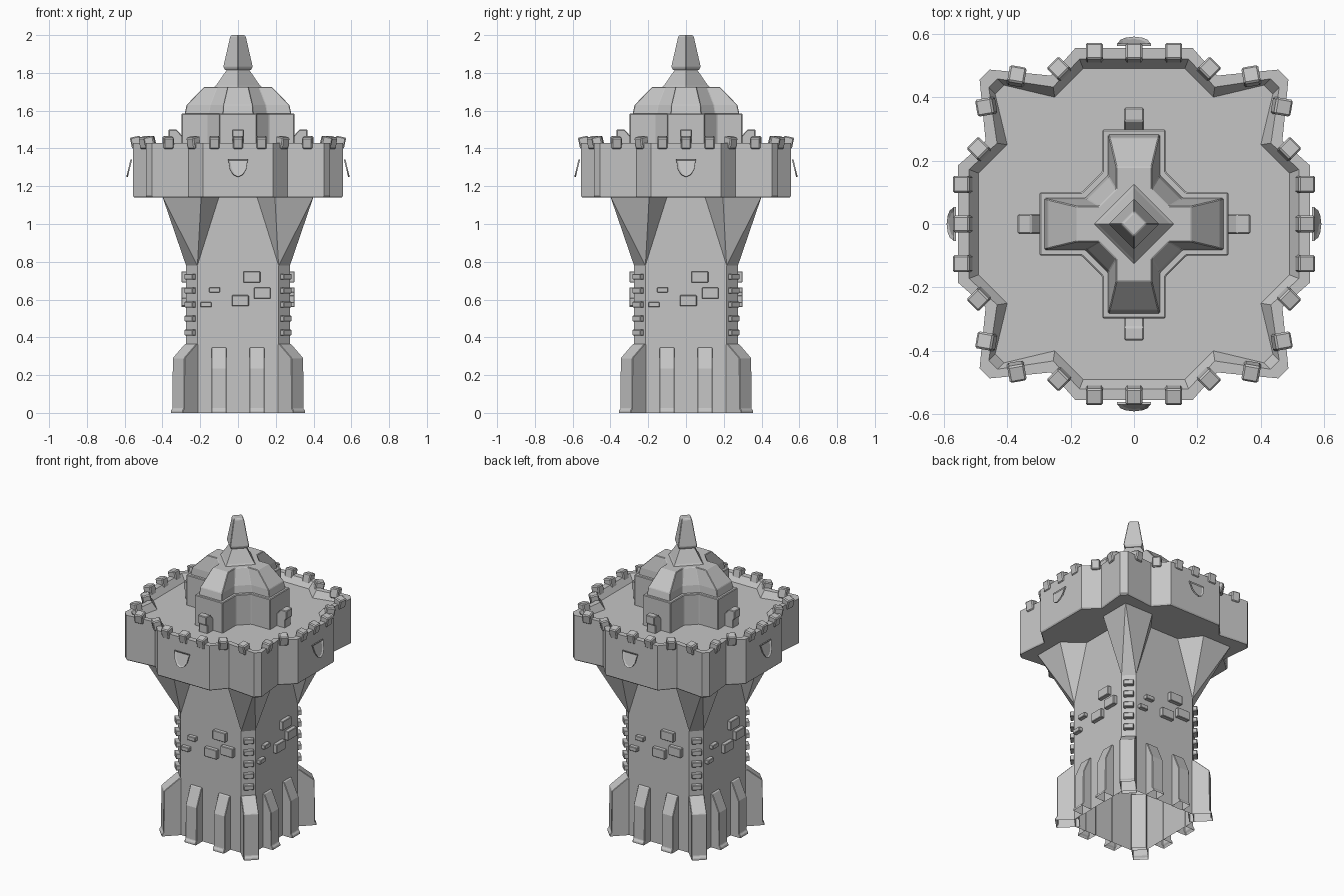
import bpy, bmesh, math
from mathutils import Matrix, Vector

if "Cube" in bpy.data.objects:
    bpy.data.objects.remove(bpy.data.objects["Cube"])

stone = bpy.data.materials.new("grey_stone")
stone.use_nodes = True
GREY = (0.56, 0.56, 0.56, 1)
stone.diffuse_color = GREY
stone.node_tree.nodes["Principled BSDF"].inputs["Base Color"].default_value = GREY


def finish(name, bm, bevel=0.0, open_bottom=False):
    bmesh.ops.recalc_face_normals(bm, faces=bm.faces)
    if open_bottom:
        ground = [f for f in bm.faces if all(v.co.z < 0.001 for v in f.verts)]
        bmesh.ops.delete(bm, geom=ground, context='FACES_ONLY')
    mesh = bpy.data.meshes.new(name)
    bm.to_mesh(mesh)
    bm.free()
    mesh.materials.append(stone)
    obj = bpy.data.objects.new(name, mesh)
    bpy.context.collection.objects.link(obj)
    if bevel:
        mod = obj.modifiers.new("edge_bevel", 'BEVEL')
        mod.width = bevel
        mod.segments = 1


def fourfold(bm):
    """Repeat everything on all four sides."""
    base = bm.verts[:] + bm.edges[:] + bm.faces[:]
    for k in range(1, 4):
        copy = bmesh.ops.duplicate(bm, geom=base)["geom"]
        verts = [g for g in copy if isinstance(g, bmesh.types.BMVert)]
        bmesh.ops.rotate(bm, verts=verts, matrix=Matrix.Rotation(k * math.pi / 2, 3, 'Z'))


def outline(*octant):
    """Closed plan with eightfold symmetry from the points of one octant."""
    quarter = list(octant) + [(y, x) for x, y in reversed(octant) if x != y]
    ring = []
    for _ in range(4):
        ring += quarter
        quarter = [(y, -x) for x, y in quarter]
    return ring


def loft(bm, levels):
    rings = [[bm.verts.new((x, y, z)) for x, y in plan] for z, plan in levels]
    for low, high in zip(rings, rings[1:]):
        n = len(low)
        for i in range(n):
            j = (i + 1) % n
            bm.faces.new((low[i], low[j], high[j], high[i]))
    bm.faces.new(rings[0])
    bm.faces.new(rings[-1])


def box(bm, centre, size, turn=0.0, lean=0.0):
    m = (Matrix.Translation(centre) @ Matrix.Rotation(turn, 4, 'Z')
         @ Matrix.Rotation(lean, 4, 'X') @ Matrix.Diagonal((*size, 1)))
    bmesh.ops.create_cube(bm, size=1, matrix=m)


def prism(bm, profile, half, angle):
    """Extrude a (distance, height) profile sideways, facing the given angle."""
    rot = Matrix.Rotation(angle, 3, 'Z')
    a, b = ([bm.verts.new(rot @ Vector((d, s, z))) for d, z in profile]
            for s in (-half, half))
    n = len(a)
    for i in range(n):
        j = (i + 1) % n
        bm.faces.new((a[i], a[j], b[j], b[i]))
    bm.faces.new(a)
    bm.faces.new(b)


def solid(name, levels, bevel=0.0, open_bottom=False):
    bm = bmesh.new()
    loft(bm, levels)
    finish(name, bm, bevel, open_bottom)


# Hollow tower shaft with chamfered corners
shaft = outline((0.215, 0.275))
solid("tower_shaft", [(0, shaft), (1.15, shaft)], open_bottom=True)

# Flared corner brackets under the parapet
bm = bmesh.new()
half = [(0.215, 0.275, 0.78), (0.10, 0.275, 1.145), (0.195, 0.40, 1.145)]
pts = half + [(y, x, z) for x, y, z in half] + [(0.40, 0.40, 1.145)]
bmesh.ops.convex_hull(bm, input=[bm.verts.new(p) for p in pts])
fourfold(bm)
finish("corner_brackets", bm)

# Parapet: outer wall, rim, sloped inner wall and floor
outer = outline((0.185, 0.555), (0.262, 0.468), (0.455, 0.487))
rim = outline((0.172, 0.52), (0.255, 0.432), (0.43, 0.458))
floor = outline((0.16, 0.49), (0.25, 0.40), (0.41, 0.438))
lower = [(x * 0.99, y * 0.99) for x, y in outer]
solid("parapet", [(1.14, lower), (1.148, outer), (1.43, outer), (1.43, rim), (1.39, floor)])

# Battlements along the rim, leaning outward
bm = bmesh.new()
size = (0.054, 0.054, 0.062)
for x, y, turn in [(-0.125, 0.54, 0), (0, 0.54, 0), (0.125, 0.54, 0),
                   (0.235, 0.488, -45), (0.37, 0.466, 10),
                   (-0.235, 0.488, 45), (-0.37, 0.466, -10)]:
    box(bm, (x, y, 1.432), size, math.radians(turn), math.radians(-12))
fourfold(bm)
finish("battlements", bm, 0.006)

# Keep on the roof, cross-shaped, with its stepped roof
drum = outline((0.10, 0.298), (0.10, 0.165))
solid("keep_wall", [(1.38, drum), (1.585, drum)], 0.004)
solid("keep_roof", [(1.58, outline((0.082, 0.283), (0.082, 0.155))),
                    (1.63, outline((0.078, 0.272), (0.078, 0.147))),
                    (1.725, outline((0.056, 0.18), (0.056, 0.11)))], 0.003)


def diamond(r):
    return [(0, r), (r, 0), (0, -r), (-r, 0)]


solid("roof_peak", [(1.715, diamond(0.135)), (1.735, diamond(0.115)), (1.83, diamond(0.05))])
solid("spire", [(1.815, diamond(0.07)), (1.832, diamond(0.08)),
                (1.99, diamond(0.044)), (2.0, diamond(0.036))], 0.003)

# Small posts beside the keep
bm = bmesh.new()
prism(bm, [(0.29, 1.38), (0.355, 1.38), (0.355, 1.44), (0.367, 1.45),
           (0.367, 1.50), (0.325, 1.50), (0.29, 1.46)], 0.031, 0)
fourfold(bm)
finish("keep_posts", bm, 0.004)

# Tilted shields with a raised border
bm = bmesh.new()
edge = [(0, 1.25), (0.025, 1.262), (0.043, 1.29), (0.049, 1.325), (0.053, 1.343)]
edge += [(-x, z) for x, z in reversed(edge[1:])]
plate = bm.faces.new([bm.verts.new((x, -0.591 + (z - 1.25) * 0.24, z)) for x, z in edge])
plate.normal_update()
if plate.normal.y > 0:
    plate.normal_flip()
out = plate.normal.copy()
back = bmesh.ops.extrude_face_region(bm, geom=[plate], use_keep_orig=True)["geom"]
bmesh.ops.translate(bm, vec=out * -0.008,
                    verts=[g for g in back if isinstance(g, bmesh.types.BMVert)])
bmesh.ops.inset_individual(bm, faces=[plate], thickness=0.01)
bmesh.ops.translate(bm, vec=out * -0.005, verts=plate.verts[:])
fourfold(bm)
finish("shields", bm)

# Stones standing proud of the walls: x, z, width, height
bm = bmesh.new()
for x, z, w, h in [(0.073, 0.72, 0.09, 0.058), (0.128, 0.634, 0.088, 0.058),
                   (0.012, 0.594, 0.09, 0.058), (-0.124, 0.651, 0.058, 0.027),
                   (-0.17, 0.573, 0.058, 0.027)]:
    box(bm, (x, -0.28, z), (w, 0.04, h))
fourfold(bm)
finish("wall_stones", bm, 0.003)

# Column of corner stones
bm = bmesh.new()
for k in range(5):
    box(bm, (0.245, 0.245, 0.425 + 0.074 * k), (0.052, 0.06, 0.031), math.radians(45))
fourfold(bm)
finish("corner_stones", bm, 0.003)

# Hollow buttresses at the corners and in pairs on each wall
bm = bmesh.new()
prism(bm, [(0.32, 0), (0.458, 0), (0.458, 0.012), (0.448, 0.024), (0.446, 0.29),
           (0.355, 0.365), (0.32, 0.365)], 0.045, math.pi / 4)
fourfold(bm)
finish("corner_buttresses", bm, 0.003, open_bottom=True)

bm = bmesh.new()
for side in (-0.1, 0.1):
    start = len(bm.verts)
    prism(bm, [(0.272, 0), (0.345, 0), (0.345, 0.012), (0.335, 0.024), (0.333, 0.235),
               (0.285, 0.345), (0.272, 0.345)], 0.04, 0)
    bmesh.ops.translate(bm, vec=(0, side, 0), verts=bm.verts[:][start:])
fourfold(bm)
finish("wall_buttresses", bm, 0.003, open_bottom=True)
